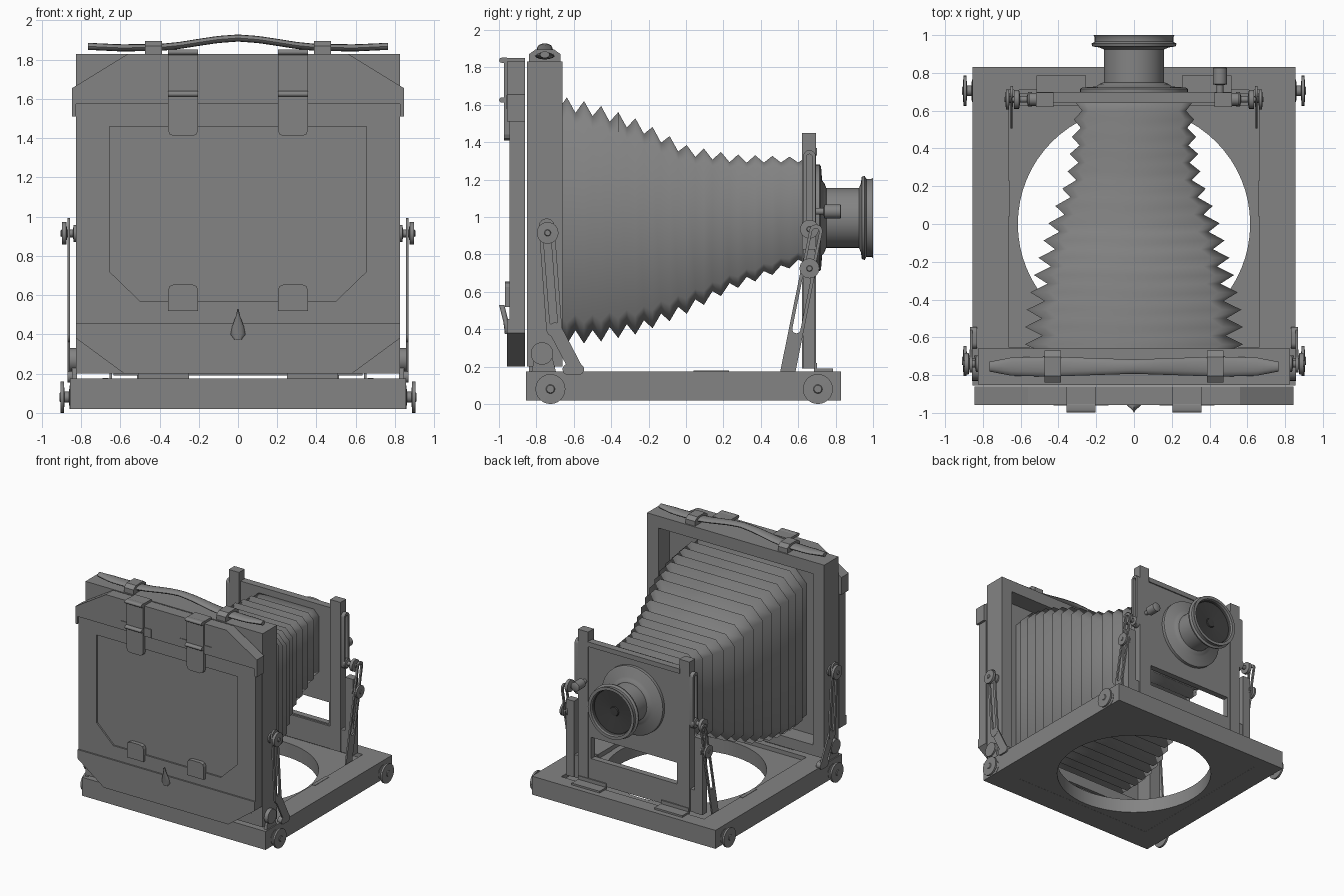
import bpy, bmesh, math

if "Cube" in bpy.data.objects:
    bpy.data.objects.remove(bpy.data.objects["Cube"])

# Dark body finish and darker glass
body = bpy.data.materials.new("dark_body")
body.diffuse_color = (.23, .23, .23, 1)
body.use_nodes = True
body.node_tree.nodes["Principled BSDF"].inputs["Base Color"].default_value = body.diffuse_color
black = bpy.data.materials.new("lens_glass_dark")
black.diffuse_color = (.05, .05, .05, 1)
black.use_nodes = True
black.node_tree.nodes["Principled BSDF"].inputs["Base Color"].default_value = black.diffuse_color


def finish(name, bm, smooth=0, mat=body):
    bmesh.ops.remove_doubles(bm, verts=bm.verts, dist=1e-5)
    bmesh.ops.recalc_face_normals(bm, faces=bm.faces)
    for f in bm.faces:
        f.smooth = False
    me = bpy.data.meshes.new(name)
    bm.to_mesh(me)
    bm.free()
    me.materials.clear()
    me.materials.append(mat)
    ob = bpy.data.objects.new(name, me)
    bpy.context.collection.objects.link(ob)
    if smooth:
        bpy.ops.object.select_all(action='DESELECT')
        ob.select_set(True)
        bpy.context.view_layer.objects.active = ob
        bpy.ops.object.shade_smooth_by_angle(angle=math.radians(smooth))
    return ob


def place(axis, u, v, w):
    # profile plane (u, v), depth w
    return {'x': (w, u, v), 'y': (u, w, v), 'z': (u, v, w)}[axis]


def prism(name, loops, axis, a, b, smooth=0):
    """Extrude an outline (first loop) with holes (other loops) from a to b."""
    cu = bpy.data.curves.new(name, 'CURVE')
    cu.dimensions, cu.fill_mode, cu.extrude = '2D', 'BOTH', abs(b - a) / 2
    for loop in loops:
        sp = cu.splines.new('POLY')
        sp.points.add(len(loop) - 1)
        for p, (u, v) in zip(sp.points, loop):
            p.co = (u, v, 0, 1)
        sp.use_cyclic_u = True
    tmp = bpy.data.objects.new(name, cu)
    bpy.context.collection.objects.link(tmp)
    me = bpy.data.meshes.new_from_object(tmp.evaluated_get(bpy.context.evaluated_depsgraph_get()))
    bpy.data.objects.remove(tmp)
    bm = bmesh.new()
    bm.from_mesh(me)
    bpy.data.meshes.remove(me)
    for v in bm.verts:
        v.co = place(axis, v.co.x, v.co.y, v.co.z + (a + b) / 2)
    return finish(name, bm, smooth)


def rect(u0, u1, v0, v1):
    return [(u0, v0), (u1, v0), (u1, v1), (u0, v1)]


def circle(cu, cv, r, n=48):
    return [(cu + r * math.cos(t * math.tau / n), cv + r * math.sin(t * math.tau / n)) for t in range(n)]


def capsule(p, q, r, n=10):
    d = math.atan2(q[1] - p[1], q[0] - p[0])
    arc = lambda c, s: [(c[0] + r * math.cos(s + math.pi * i / n), c[1] + r * math.sin(s + math.pi * i / n)) for i in range(n + 1)]
    return arc(q, d - math.pi / 2) + arc(p, d + math.pi / 2)


def box(name, x0, x1, y0, y1, z0, z1):
    return prism(name, [rect(x0, x1, y0, y1)], 'z', z0, z1)


def loft(name, rings, smooth=0, caps=True, mat=body):
    bm = bmesh.new()
    R = [[bm.verts.new(p) for p in ring] for ring in rings]
    for A, B in zip(R, R[1:]):
        for i in range(len(A)):
            bm.faces.new((A[i], A[i - 1], B[i - 1], B[i]))
    if caps:
        bm.faces.new(R[0])
        bm.faces.new(R[-1])
    return finish(name, bm, smooth, mat)


def lathe(name, profile, axis, cu, cv, n=32, mat=body):
    """Revolve (radius, depth) points around an axis through (cu, cv)."""
    rings = [[place(axis, u, v, w) for u, v in circle(cu, cv, max(r, 1e-7), n)] for r, w in profile]
    return loft(name, rings, 35, False, mat)


def lerp(xs, ys, x):
    for i in range(len(xs) - 1):
        if x <= xs[i + 1]:
            t = (x - xs[i]) / (xs[i + 1] - xs[i])
            return ys[i] + t * (ys[i + 1] - ys[i])
    return ys[-1]


def knob(name, s, x0, x1, y, z, r):
    w = x1 - x0
    prof = [(0, 0), (r * .75, 0), (r * .75, .2), (r * .35, .25), (r * .35, .6), (r, .65), (r, .9), (r * .3, .92), (r * .25, 1), (0, 1)]
    lathe(name, [(a, s * (x0 + b * w)) for a, b in prof], 'x', y, z, 24)


# Base bed: holed plate with raised rim
prism("base_plate", [rect(-.85, .85, -.85, .825), circle(0, 0, .615, 64)], 'z', .021, .14, 30)
prism("base_rim", [rect(-.855, .855, -.855, .83), rect(-.665, .665, -.65, .71)], 'z', .02, .175)

# Rear standard frame
prism("rear_frame", [rect(-.825, .825, .2, 1.83), rect(-.72, .72, .29, 1.73)], 'y', -.85, -.66)
prism("rear_frame_lining", [rect(-.73, .73, .28, 1.74), rect(-.5, .5, .45, 1.55)], 'y', -.845, -.81)

# Focusing back with chamfered corners and recessed glass
glass = [(-.5, .57), (.5, .57), (.655, .72), (.655, 1.46), (-.655, 1.46), (-.655, .72)]
prism("focusing_back", [[(-.825, .455), (.825, .455), (.825, 1.58), (-.825, 1.58)], glass], 'y', -.945, -.86)
prism("focusing_glass", [glass], 'y', -.932, -.87)
prism("back_lower_board", [[(-.58, .2), (.58, .2), (.825, .38), (.825, .455), (-.825, .455), (-.825, .38)]], 'y', -.957, -.86)
prism("back_top_board", [[(-.845, 1.51), (-.825, 1.51), (-.825, 1.575), (.825, 1.575), (.825, 1.51), (.845, 1.51),
                          (.845, 1.655), (.56, 1.83), (-.56, 1.83), (-.845, 1.655)]], 'y', -.957, -.86)

# Back clips, hinges and small latch
for cx in (-.28, .28):
    def tab(z_flat, z_round):
        k = .03 if z_round > z_flat else -.03
        return [(cx - .077, z_flat), (cx + .077, z_flat), (cx + .077, z_round - k), (cx + .068, z_round - k * .3), (cx + .045, z_round),
                (cx - .045, z_round), (cx - .068, z_round - k * .3), (cx - .077, z_round - k)]
    prism("upper_clip", [tab(1.83, 1.41)], 'y', -.972, -.94)
    prism("lower_clip", [tab(.52, .655)], 'y', -.968, -.935)
    box("clip_bracket", cx - .145, cx + .145, -.962, -.94, 1.58, 1.65)
    for z in (1.625, 1.838):
        prism("clip_hinge", [capsule((-.985, z), (-.96, z), .014, 6)], 'x', cx - .077, cx + .077, 35)
    box("clip_top_plate", cx - .077, cx + .077, -.97, -.86, 1.828, 1.85)
    box("rear_hinge_plate", (cx * 1.36) - .13, (cx * 1.36) + .13, -.84, -.7, .17, .205)
loft("back_latch", [[(r * math.cos(t * math.tau / 12), y + .014 * math.sin(t * math.tau / 12), z) for t in range(12)]
                    for r, y, z in ((.02, -.955, .375), (.038, -.957, .4), (.03, -.963, .44), (.012, -.975, .49), (.003, -.985, .53))], 50)

# Carrying strap and its clamps
rings = []
for i in range(-20, 21):
    x = i / 20 * .765
    ax = abs(x)
    z = lerp([0, .1, .2, .3, .4, .6, .77], [1.91, 1.903, 1.888, 1.872, 1.862, 1.86, 1.868], ax)
    hw = lerp([0, .3, .45, .65, .77], [.038, .048, .053, .048, .025], ax)
    rings.append([(x, -.755 + hw * math.cos(t), z + .018 * math.sin(t)) for t in [k * math.tau / 12 for k in range(12)]])
loft("carry_strap", rings, 40)
for s in (-1, 1):
    prism("strap_clamp", [[(-.84, 1.83), (-.67, 1.83), (-.67, 1.87), (-.705, 1.895), (-.805, 1.895), (-.84, 1.87)]], 'x', s * .43 - .044, s * .43 + .044)

# Pleated bellows, soft folds tapering to the front
ys = [-.82, -.5, -.25, 0, .25, .62]
n, rings = 32, []
for i in range(n + 1):
    y = -.82 + 1.465 * i / n
    d = (i % 2) * lerp([-.82, 0, .64], [.1, .07, .035], y)
    w = lerp(ys, [.575, .578, .525, .455, .355, .31], y) - d
    hi = lerp(ys, [1.68, 1.61, 1.52, 1.385, 1.335, 1.32], y) - d * .8
    lo = lerp(ys, [.31, .325, .375, .48, .61, .75], y) + d * .8
    c = lerp(ys, [.12, .11, .1, .08, .06, .05], y) - d * .3
    rings.append([(-w + c, y, lo), (w - c, y, lo), (w, y, lo + c), (w, y, hi - c), (w - c, y, hi), (-w + c, y, hi), (-w, y, hi - c), (-w, y, lo + c)])
loft("bellows", rings, 180)

# Front standard panel with slot, top ridge and lens
prism("front_panel", [rect(-.5, .5, .19, 1.36), rect(-.4, .4, .39, .57), circle(0, 1, .15)], 'y', .64, .69)
box("front_panel_ridge", -.43, .43, .64, .7, 1.33, 1.37)
box("lower_crossbar", -.56, .56, .625, .685, .19, .38)
lathe("lens", [(0, .66), (.15, .66), (.285, .69), (.285, .715), (.275, .722), (.2, .728), (.185, .74), (.16, .75), (.16, .925), (.185, .935),
               (.22, .94), (.225, .955), (.208, .965), (.208, .99), (.215, 1), (.19, 1), (.185, .95), (0, .94)], 'y', 0, .995, 48)
lathe("lens_glass", [(.186, .985), (.18, .962), (.12, .957), (.04, .95), (.035, .957), (0, .958)], 'y', 0, .995, 48, black)
lathe("panel_lock_knob", [(0, .69), (.018, .69), (.018, .735), (.038, .74), (.038, .825), (.03, .83), (0, .83)], 'y', .455, 1.03, 20)

for s in (-1, 1):
    def sprism(name, loops, a, b):
        return prism(name, loops, 'x', min(s * a, s * b), max(s * a, s * b), 30)
    # Front posts and slotted struts
    sprism("panel_side_post", [rect(.62, .695, .19, 1.45)], .425, .52)
    sprism("front_post", [rect(.625, .69, .19, .83)], .56, .635)
    sprism("rise_slot_arm", [capsule((.66, .92), (.66, 1.325), .033), capsule((.66, .96), (.66, 1.32), .016)], .518, .552)
    sprism("tilt_link", [capsule((.655, .73), (.695, .925), .035), capsule((.665, .78), (.693, .92), .019)], .64, .655)
    sprism("front_strut", [capsule((.545, .175), (.655, .72), .04), capsule((.59, .4), (.645, .67), .022)], .642, .655)
    knob("front_tilt_knob", s, .62, .685, .66, .725, .053)
    knob("front_rise_knob", s, .54, .645, .66, .935, .05)
    # Hinge feet and bed pads
    x = s * .385
    box("front_foot_plate", x - .13, x + .13, .69, .785, .172, .19)
    box("front_foot_upright", x - .13, x + .13, .685, .7, .17, .22)
    sprism("bed_pad", [rect(.04, .23, .1, .178)], .66, .69)
    # Rear slotted stay arm, knobs and pivots
    sprism("rear_stay_arm", [capsule((-.745, .95), (-.705, .4), .042), capsule((-.742, .88), (-.708, .44), .02)], .855, .87)
    sprism("rear_stay_lower", [capsule((-.70, .4), (-.59, .19), .036)], .855, .868)
    sprism("stay_pivot_plate", [capsule((-.63, .185), (-.575, .185), .03)], .83, .868)
    knob("rear_tilt_knob", s, .82, .905, -.74, .915, .058)
    sprism("rear_pivot_disc", [circle(-.77, .27, .06, 28)], .82, .858)
    sprism("rear_pivot_bracket", [[(-.83, .15), (-.69, .15), (-.715, .25), (-.81, .25)]], .82, .845)
    for y in (-.725, .705):
        knob("bed_knob", s, .845, .91, y, .08, .08)
